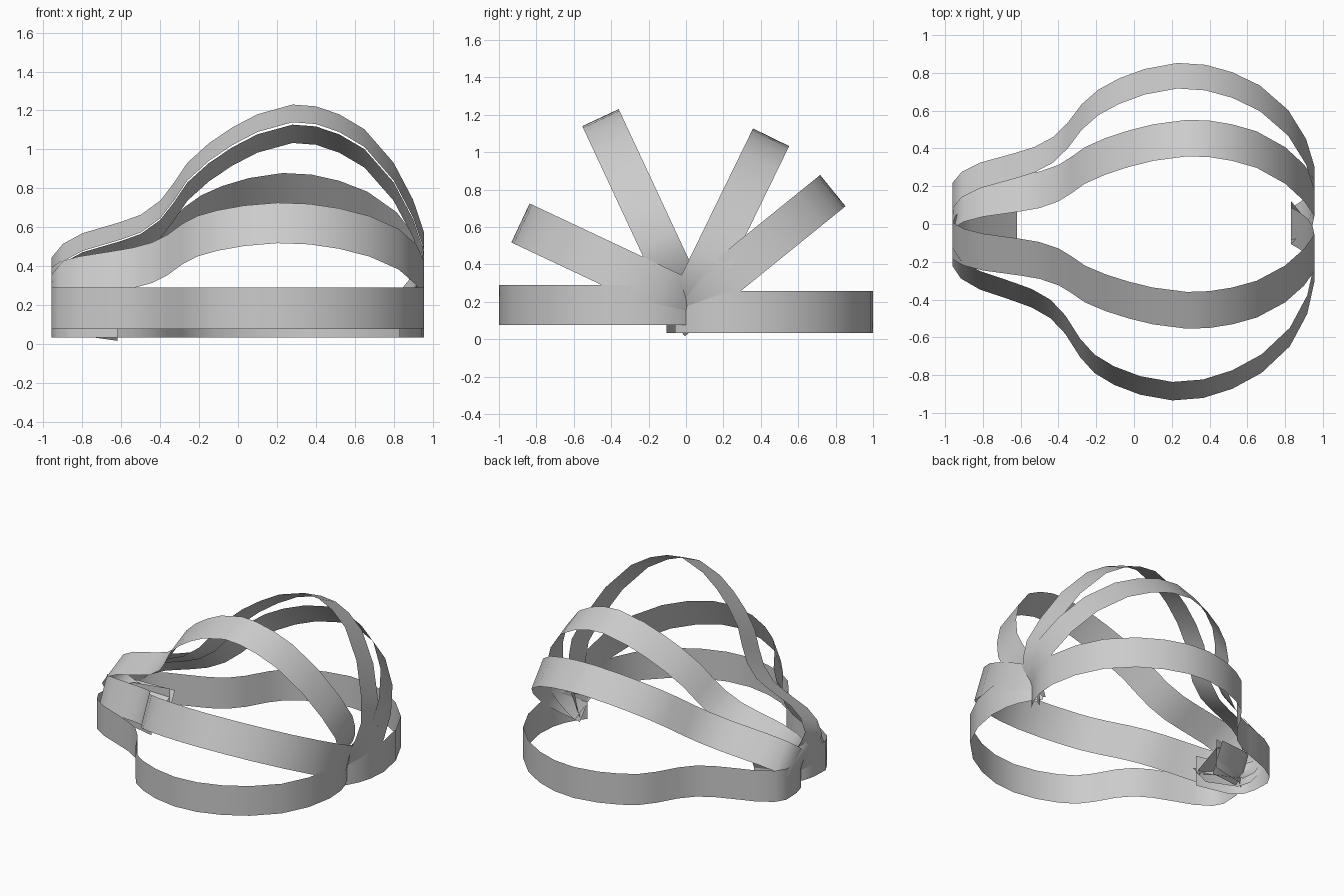
import bpy, bmesh, math
from mathutils import Vector

if "Cube" in bpy.data.objects:
    bpy.data.objects.remove(bpy.data.objects["Cube"])

# Ribbon outline as (x, radius): full shape for the low strips, leaner for the upright ones.
# The ends curl in past the axis, so the strips cross each other there.
LEFT_END = [(-.62, -.105), (-.86, -.05), (-.93, .01)]
RIGHT_END = [(.945, .17), (.918, .08), (.875, 0), (.83, -.06)]
LOW = LEFT_END + [
    (-.955, .1), (-.96, .23), (-.92, .3), (-.82, .365), (-.65, .43),
    (-.55, .47), (-.45, .53), (-.37, .62), (-.29, .76), (-.22, .85), (-.12, .915), (.02, .97), (.19, 1),
    (.36, .985), (.52, .93), (.68, .835), (.83, .685), (.92, .5), (.955, .31)] + RIGHT_END
HIGH = LEFT_END + [
    (-.95, .06), (-.96, .13), (-.9, .21), (-.8, .27), (-.6, .335),
    (-.5, .375), (-.4, .455), (-.33, .555), (-.26, .67), (-.15, .78), (-.03, .87), (.1, .945), (.28, 1),
    (.4, .99), (.52, .945), (.65, .86), (.8, .67), (.9, .46), (.955, .28)] + RIGHT_END


def ribbon(name, angle, tip_y, tip_z, mix, width=.215):
    """Flat band following the outline, fanned round the x axis; tip is its far midpoint."""
    a = math.radians(angle)
    out = Vector((0, math.cos(a), math.sin(a)))
    half = Vector((0, -math.sin(a), math.cos(a))) * width / 2
    root = Vector((0, tip_y, tip_z)) - out
    bm = bmesh.new()
    rows = []
    for p, q in zip(LOW, HIGH):
        x = p[0] + (q[0] - p[0]) * mix
        r = p[1] + (q[1] - p[1]) * mix
        mid = root + out * r + Vector((x, 0, 0))
        rows.append((bm.verts.new(mid - half), bm.verts.new(mid + half)))
    for s, t in zip(rows, rows[1:]):
        bm.faces.new((s[0], t[0], t[1], s[1]))
    me = bpy.data.meshes.new(name)
    bm.to_mesh(me)
    bm.free()
    ob = bpy.data.objects.new(name, me)
    bpy.context.collection.objects.link(ob)
    bpy.context.view_layer.objects.active = ob
    ob.select_set(True)


# Six fanned strips from back to front
ribbon("back_low_strip", 0, 1, .145, .1, .225)
ribbon("back_mid_strip", 39, .785, .795, .45)
ribbon("back_upper_strip", 64, .455, 1.08, 1)
ribbon("front_upper_strip", 115, -.457, 1.185, 1)
ribbon("front_mid_strip", 154.8, -.885, .622, .15, .23)
ribbon("front_low_strip", 180, -1, .183, 0)
bpy.ops.object.shade_smooth_by_angle(angle=math.radians(50))
